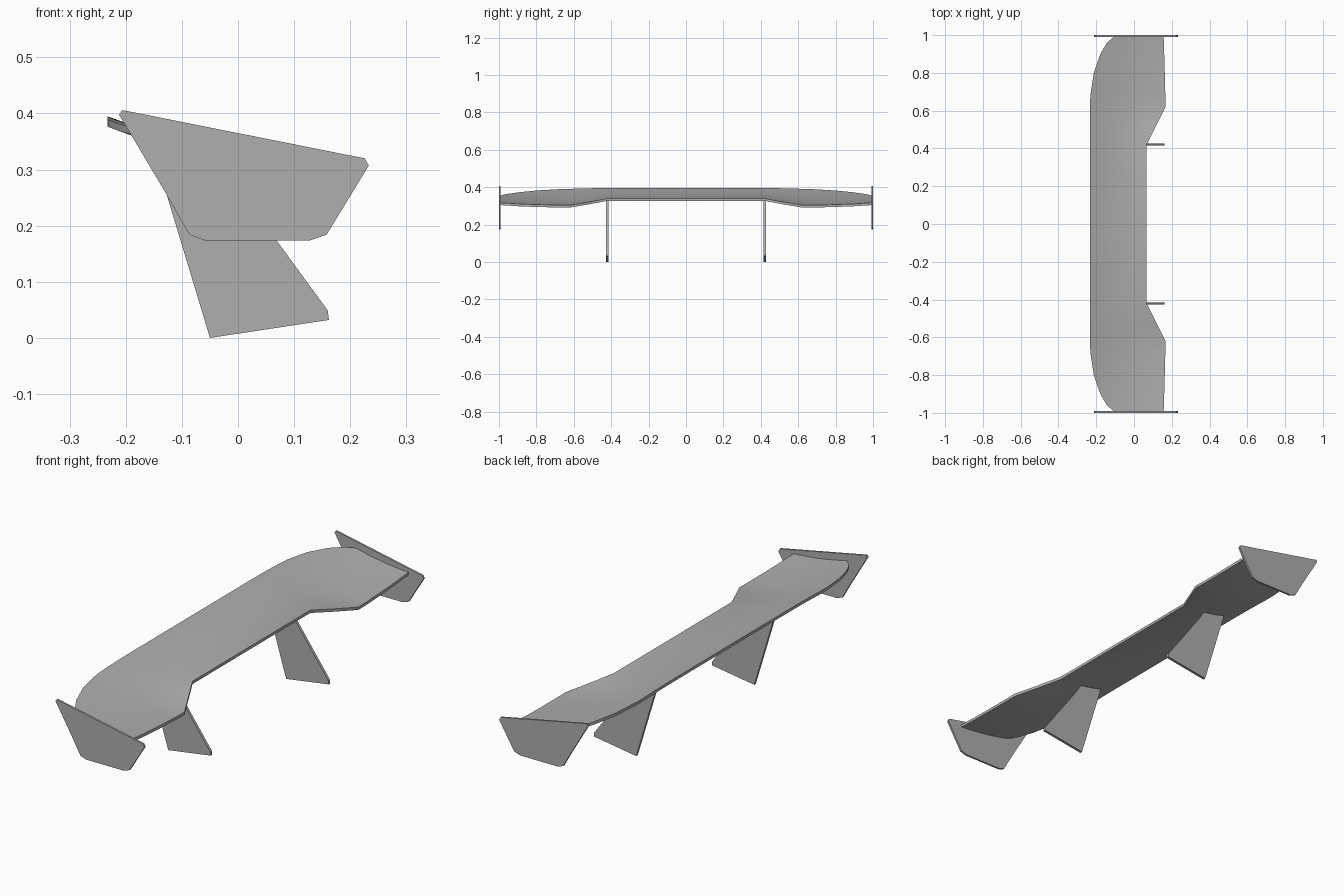
import bpy, bmesh

if "Cube" in bpy.data.objects:
    bpy.data.objects.remove(bpy.data.objects["Cube"])

grey = bpy.data.materials.new("dark_grey")
grey.diffuse_color = (0.43, 0.43, 0.43, 1)
grey.use_nodes = True
grey.node_tree.nodes["Principled BSDF"].inputs["Base Color"].default_value = grey.diffuse_color


def finish(name, bm):
    bmesh.ops.recalc_face_normals(bm, faces=bm.faces)
    mesh = bpy.data.meshes.new(name)
    bm.to_mesh(mesh)
    bm.free()
    mesh.materials.append(grey)
    obj = bpy.data.objects.new(name, mesh)
    bpy.context.collection.objects.link(obj)
    return obj


def mirrored_plate(name, profile, y0, y1):
    """Flat plate from an (x, z) outline, mirrored to the other side."""
    bm = bmesh.new()
    a = [bm.verts.new((x, y0, z)) for x, z in profile]
    b = [bm.verts.new((x, y1, z)) for x, z in profile]
    bm.faces.new(a)
    bm.faces.new(b[::-1])
    n = len(profile)
    for i in range(n):
        j = (i + 1) % n
        bm.faces.new((a[j], a[i], b[i], b[j]))
    obj = finish(name, bm)
    mir = obj.modifiers.new("mirror", 'MIRROR')
    mir.use_axis = (False, True, False)
    return obj


# Wing: half-span stations (y, rear x, rear z, front x, front z, chord sag)
half = [
    (0.42, -0.233, 0.395, 0.067, 0.340, 0.014),
    (0.52, -0.233, 0.394, 0.117, 0.321, 0.016),
    (0.62, -0.233, 0.391, 0.167, 0.304, 0.017),
    (0.68, -0.231, 0.389, 0.166, 0.304, 0.017),
    (0.80, -0.213, 0.382, 0.163, 0.307, 0.014),
    (0.90, -0.178, 0.372, 0.160, 0.311, 0.011),
    (0.96, -0.143, 0.363, 0.158, 0.315, 0.008),
    (0.994, -0.103, 0.355, 0.157, 0.317, 0.006),
]
stations = [(-s[0],) + s[1:] for s in reversed(half)] + half
CHORD = 10
THICK = 0.013
bm = bmesh.new()
layers = []
for drop in (0, THICK):
    rows = []
    for y, xa, za, xb, zb, sag in stations:
        row = []
        for i in range(CHORD + 1):
            t = i / CHORD
            z = za + (zb - za) * t - 4 * sag * t * (1 - t) - drop
            row.append(bm.verts.new((xa + (xb - xa) * t, y, z)))
        rows.append(row)
    layers.append(rows)
    for r, s in zip(rows, rows[1:]):
        for i in range(CHORD):
            bm.faces.new((r[i], r[i + 1], s[i + 1], s[i]))


# Close the wing rim
def rim(rows):
    return ([r[0] for r in rows] + rows[-1][1:]
            + [r[-1] for r in reversed(rows[:-1])] + rows[0][-2:0:-1])


upper, lower = (rim(rows) for rows in layers)
for i in range(len(upper)):
    j = (i + 1) % len(upper)
    bm.faces.new((upper[i], upper[j], lower[j], lower[i]))
wing = finish("wing", bm)
bpy.ops.object.select_all(action='DESELECT')
wing.select_set(True)
bpy.context.view_layer.objects.active = wing
bpy.ops.object.shade_smooth_by_angle(angle=0.6)

# End plates at the wing tips
mirrored_plate("end_plates", [
    (-0.206, 0.406), (-0.212, 0.398), (-0.130, 0.260), (-0.087, 0.184),
    (-0.060, 0.174), (0.129, 0.174), (0.158, 0.184), (0.233, 0.307),
    (0.226, 0.320)], 0.991, 1.0)

# Support struts under the wing
mirrored_plate("support_struts", [
    (-0.050, 0.0), (0.162, 0.032), (0.160, 0.049), (0.070, 0.172),
    (-0.025, 0.303), (-0.045, 0.338), (-0.100, 0.346), (-0.159, 0.361)],
    0.415, 0.427)
